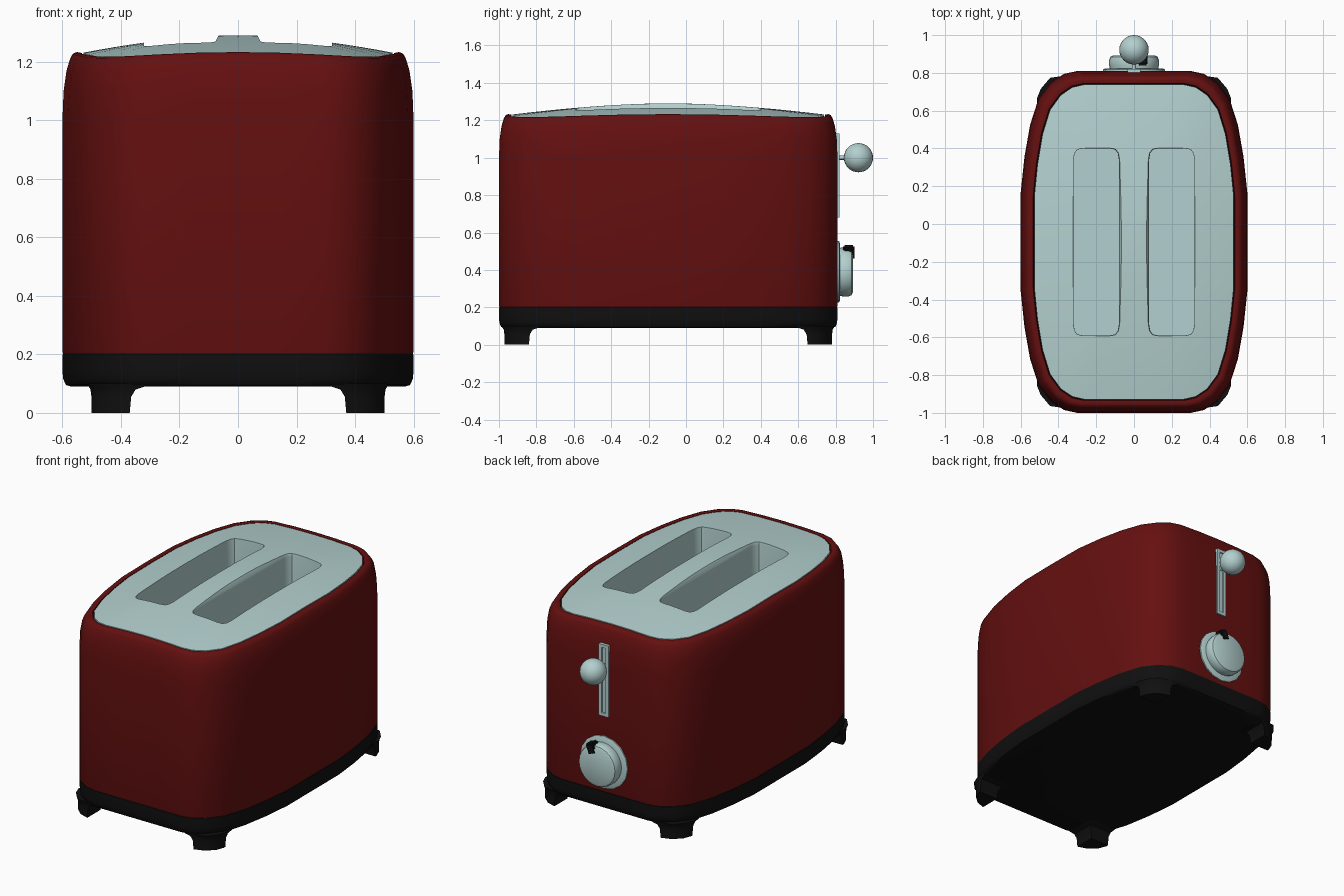
import bpy, bmesh, math
from mathutils import Matrix, Vector

cube = bpy.data.objects.get("Cube")
if cube:
    bpy.data.objects.remove(cube, do_unlink=True)

HX, HY, CY = 0.6, 0.905, -0.095      # body half sizes and centre
BACK = CY + HY                       # back wall, where the controls sit


def material(name, color, rough):
    m = bpy.data.materials.new(name)
    m.use_nodes = True
    m.diffuse_color = (*color, 1)
    node = m.node_tree.nodes["Principled BSDF"]
    node.inputs["Base Color"].default_value = (*color, 1)
    node.inputs["Roughness"].default_value = rough
    return m


RED = material("dark_red", (0.13, 0.005, 0.005), 0.5)
PALE = material("pale_blue_grey", (0.45, 0.63, 0.62), 0.5)
BLACK = material("black", (0.005, 0.005, 0.005), 0.6)


def finish(name, bm, mat, angle=35):
    bmesh.ops.recalc_face_normals(bm, faces=bm.faces)
    mesh = bpy.data.meshes.new(name)
    bm.to_mesh(mesh)
    bm.free()
    mesh.materials.append(mat)
    ob = bpy.data.objects.new(name, mesh)
    bpy.context.collection.objects.link(ob)
    smooth(ob, angle)
    return ob


def smooth(ob, angle=35):
    bpy.ops.object.select_all(action='DESELECT')
    ob.select_set(True)
    bpy.context.view_layer.objects.active = ob
    bpy.ops.object.shade_smooth_by_angle(angle=math.radians(angle))


def loft(bm, rings, cap_start=True, cap_end=True):
    """Skin a list of equal-length point rings."""
    loops = [[bm.verts.new(p) for p in ring] for ring in rings]
    n = len(loops[0])
    for a, b in zip(loops, loops[1:]):
        for i in range(n):
            j = (i + 1) % n
            bm.faces.new((a[i], a[j], b[j], b[i]))
    if cap_start:
        bm.faces.new(loops[0])
    if cap_end:
        bm.faces.new(loops[-1])


# Rounded-box plan shape shared by base, body and lid
QUARTER = [(0.6, 0), (0.6, 0.26), (0.58, 0.45), (0.55, 0.62), (0.505, 0.76),
           (0.44, 0.845), (0.37, 0.89), (0.3, 0.905), (0.15, 0.905), (0, 0.905)]
HALF = QUARTER + [(-x, y) for x, y in QUARTER[-2::-1]]
OUTLINE = HALF + [(x, -y) for x, y in HALF[-2:0:-1]]


def plan(inset, z, sag=0.0, scale=1.0):
    """Plan ring at height z; sag lowers the corners."""
    kx, ky = (HX - inset) / HX * scale, (HY - inset) / HY * scale
    ring = []
    for x, y in OUTLINE:
        corner = min(1, 2 * (x * y / (HX * HY)) ** 2)
        ring.append((x * kx, y * ky + CY, z - sag * corner))
    return ring


# Base tray
bm = bmesh.new()
loft(bm, [plan(i, z) for i, z in
          [(0.03, 0.09), (0.012, 0.095), (0.003, 0.115), (0, 0.14), (0, 0.2), (0.02, 0.203)]])
finish("base", bm, BLACK, 50)

# Four corner feet that flare into the base
for sx, side in ((1, "left"), (-1, "right")):
    for sy, end in ((1, "back"), (-1, "front")):
        rings = []
        for z, e in [(0, 0), (0.055, 0.005), (0.08, 0.02), (0.09, 0.05), (0.1, 0.07)]:
            o = e * 0.2
            pts = [(0.37 - e, 0.745 - e), (0.5 + o, 0.745 - e), (0.5 + o, 0.76),
                   (0.48 + o, 0.81), (0.43 + o, 0.855 + o), (0.37 - e, 0.875 + o)]
            rings.append([(sx * x, sy * y + CY, z) for x, y in pts])
        bm = bmesh.new()
        loft(bm, rings)
        finish(f"{end}_{side}_foot", bm, BLACK, 40)

# Body shell with rolled rim, open at the top
bm = bmesh.new()
loft(bm, [plan(i, z, s) for i, z, s in
          [(0.003, 0.2, 0), (0, 0.21, 0), (0, 1.0, 0), (0.004, 1.1, 0), (0.014, 1.17, 0.006),
           (0.026, 1.21, 0.014), (0.036, 1.228, 0.016), (0.05, 1.233, 0.016),
           (0.066, 1.23, 0.016), (0.07, 1.2, 0.016), (0.07, 0.9, 0)]],
     cap_start=True, cap_end=False)
finish("body", bm, RED, 50)

# Domed lid block, with two slots cut through its top
bm = bmesh.new()
steps = [1, 0.97, 0.9, 0.8, 0.7, 0.6, 0.5, 0.4, 0.3, 0.2, 0.1]
rings = [plan(0.072, 0.85), plan(0.072, 1.2, 0.016)]
rings += [plan(0.072, 1.291 - 0.06 * s ** 1.7, 0.016 * s ** 3, s) for s in steps]
loft(bm, rings)
lid = finish("lid", bm, PALE)

for sx in (-1, 1):
    rings = []
    for z, grow in [(0.9, 0), (1.25, 0), (1.265, 0.002), (1.28, 0.008), (1.32, 0.03)]:
        w, l = 0.12 + grow, 0.495 + grow
        c = [(w, l - 0.06), (w - 0.006, l - 0.025), (w - 0.02, l - 0.006), (w - 0.05, l)]
        c += [(-x, y) for x, y in reversed(c)]
        c += [(-x, -y) for x, y in c]
        rings.append([(sx * 0.2 + x, y + CY, z) for x, y in c])
    bm = bmesh.new()
    loft(bm, rings)
    cutter = finish("slot_cutter", bm, PALE)
    cutter.hide_render = True
    mod = lid.modifiers.new("slot", 'BOOLEAN')
    mod.operation, mod.solver, mod.object = 'DIFFERENCE', 'EXACT', cutter
    bpy.context.view_layer.objects.active = lid
    bpy.ops.object.modifier_apply(modifier=mod.name)
    bpy.data.objects.remove(cutter, do_unlink=True)
smooth(lid, 30)


def box(bm, center, size):
    m = Matrix.Translation(center) @ Matrix.Diagonal((*size, 1))
    bmesh.ops.create_cube(bm, size=1, matrix=m)


def turned(name, profile, z, sides, mat):
    """Disc stack around the y axis from (radius, y) pairs."""
    bm = bmesh.new()
    turn = [2 * math.pi * i / sides for i in range(sides)]
    loft(bm, [[(r * math.cos(a), y, z + r * math.sin(a)) for a in turn] for r, y in profile])
    return finish(name, bm, mat)


# Lever track: a thin frame around a recessed strip
bm = bmesh.new()
for x in (-0.024, 0.024):
    box(bm, (x, BACK, 0.905), (0.02, 0.02, 0.45))
for z in (0.69, 1.12):
    box(bm, (0, BACK, z), (0.03, 0.02, 0.02))
box(bm, (0, BACK, 0.905), (0.03, 0.004, 0.42))
finish("lever_track", bm, PALE)

# Lever stem and ball
turned("lever_stem", [(0.011, BACK - 0.02), (0.011, BACK + 0.06)], 1.0, 12, PALE)
bm = bmesh.new()
bmesh.ops.create_uvsphere(bm, u_segments=24, v_segments=16, radius=0.078,
                          matrix=Matrix.Translation((0, 0.922, 1.0)))
finish("lever_ball", bm, PALE)

# Browning dial on its backing plate
DIAL_Z = 0.39
turned("dial_plate", [(0.165, BACK - 0.01), (0.165, BACK + 0.008), (0.15, BACK + 0.014)],
       DIAL_Z, 16, PALE)
turned("dial", [(0.125, BACK), (0.132, 0.84), (0.132, 0.868), (0.125, 0.885), (0.11, 0.892)],
       DIAL_Z, 24, PALE)

# Pointer clipped over the dial rim
bm = bmesh.new()
box(bm, (0, 0.87, 0.11), (0.055, 0.06, 0.07))
bmesh.ops.bevel(bm, geom=bm.edges[:], offset=0.008, segments=2, affect='EDGES')
tilt = Matrix.Translation(Vector((0, 0, DIAL_Z))) @ Matrix.Rotation(math.radians(20), 4, 'Y')
bmesh.ops.transform(bm, matrix=tilt, verts=bm.verts)
finish("dial_pointer", bm, BLACK)
